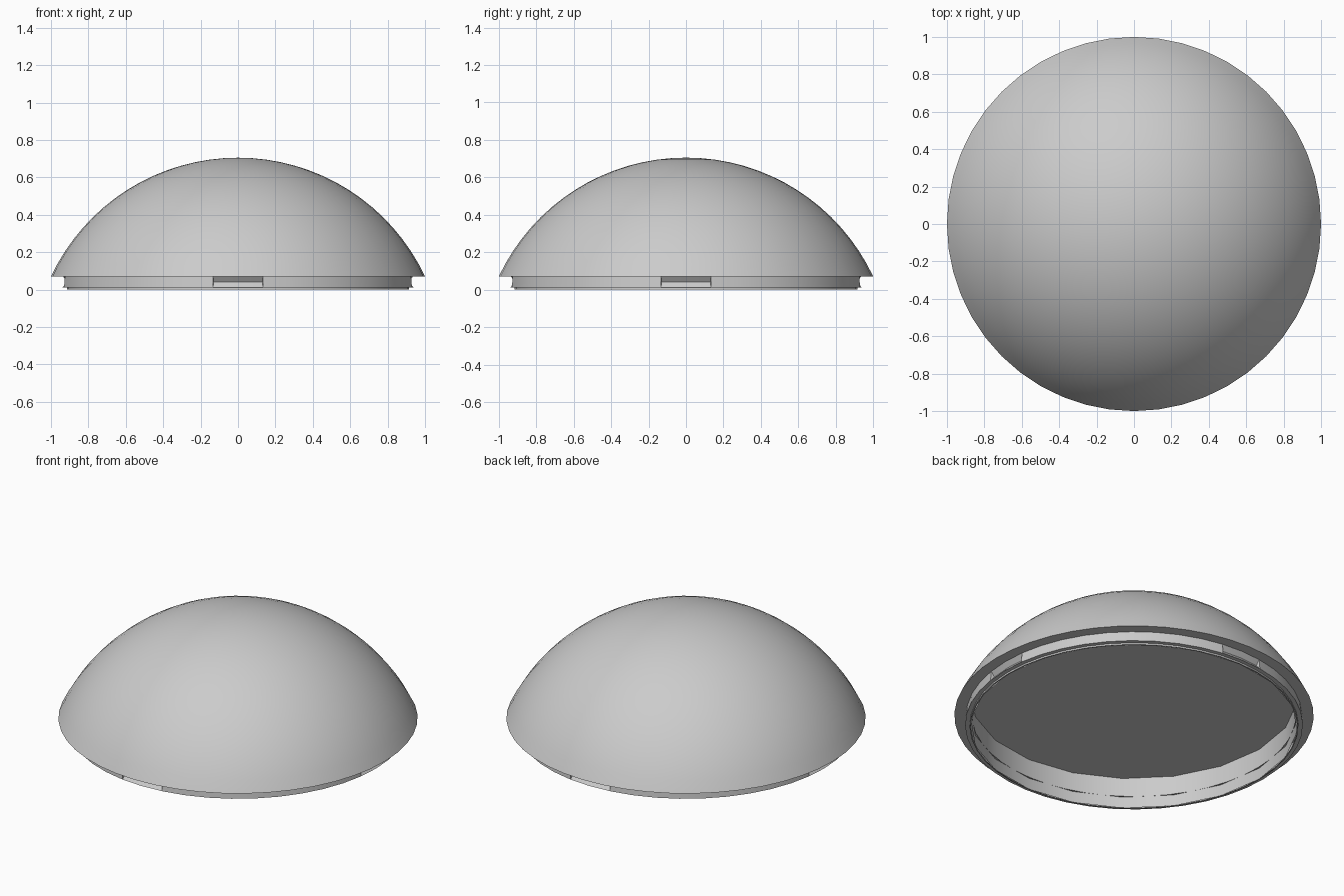
import bpy, bmesh, math

cube = bpy.data.objects.get("Cube")
if cube:
    bpy.data.objects.remove(cube, do_unlink=True)

grey = bpy.data.materials.new("light_grey")
grey.use_nodes = True
COLOUR = (0.6, 0.6, 0.6, 1)
grey.diffuse_color = COLOUR
grey.node_tree.nodes["Principled BSDF"].inputs["Base Color"].default_value = COLOUR


def point(r, z, angle):
    return (r * math.cos(angle), r * math.sin(angle), z)


def lathe(name, sides, profile_at, caps=(), start=0.0):
    """Sweep a profile round z; profile_at(k) gives the profile of segment k."""
    bm = bmesh.new()
    step = math.tau / sides

    def face(coords):
        bm.faces.new([bm.verts.new(c) for c in coords])

    for k in range(sides):
        a, b = start + k * step, start + (k + 1) * step
        profile = profile_at(k)
        for (r0, z0), (r1, z1) in zip(profile, profile[1:]):
            quad = [point(r0, z0, a), point(r0, z0, b),
                    point(r1, z1, b), point(r1, z1, a)]
            if r0 == 0:
                quad.pop(0)
            elif r1 == 0:
                quad.pop()
            face(quad)
    for k, outline in caps:
        face([point(r, z, start + k * step) for r, z in outline])
    bmesh.ops.remove_doubles(bm, verts=bm.verts, dist=1e-5)
    mesh = bpy.data.meshes.new(name)
    bm.to_mesh(mesh)
    bm.free()
    mesh.materials.append(grey)
    obj = bpy.data.objects.new(name, mesh)
    bpy.context.collection.objects.link(obj)
    bpy.ops.object.select_all(action="DESELECT")
    obj.select_set(True)
    bpy.context.view_layer.objects.active = obj
    bpy.ops.object.shade_smooth_by_angle(angle=math.radians(30))
    return obj


# Spherical dome with an overhanging rim
RIM_Z, TOP_Z = 0.07, 0.705
rise = TOP_Z - RIM_Z
radius = (1 + rise * rise) / (2 * rise)
half_angle = math.asin(1 / radius)
RINGS = 16
arc = []
for i in range(RINGS):
    t = half_angle * (1 - i / RINGS)
    arc.append((radius * math.sin(t), TOP_Z - radius * (1 - math.cos(t))))
dome_profile = [(0.9, RIM_Z)] + arc + [(0, TOP_Z)]
lathe("dome", 48, lambda k: dome_profile)

# Collar below the rim, with a V-shaped catch notch on each of four sides
COLLAR_SIDES = 44
QUARTER = COLLAR_SIDES // 4
foot = [(0.908, 0), (0.915, 0), (0.915, 0.01), (0.94, 0.01)]
notch = [(0.94, 0.01), (0.914, 0.04), (0.935, RIM_Z)]


def collar_profile(k):
    in_notch = k % QUARTER in (0, QUARTER - 1)
    return foot + (notch[1:] if in_notch else notch[2:])


notch_ends = []
for q in range(4):
    notch_ends.append((q * QUARTER + 1, notch))
    notch_ends.append((q * QUARTER - 1, notch[::-1]))
lathe("collar", COLLAR_SIDES, collar_profile, notch_ends)

# Faceted recess underneath, closed by a flat ceiling
recess_profile = [(0, 0.19), (0.91, 0.19), (0.91, 0)]
lathe("underside_recess", 20, lambda k: recess_profile)
